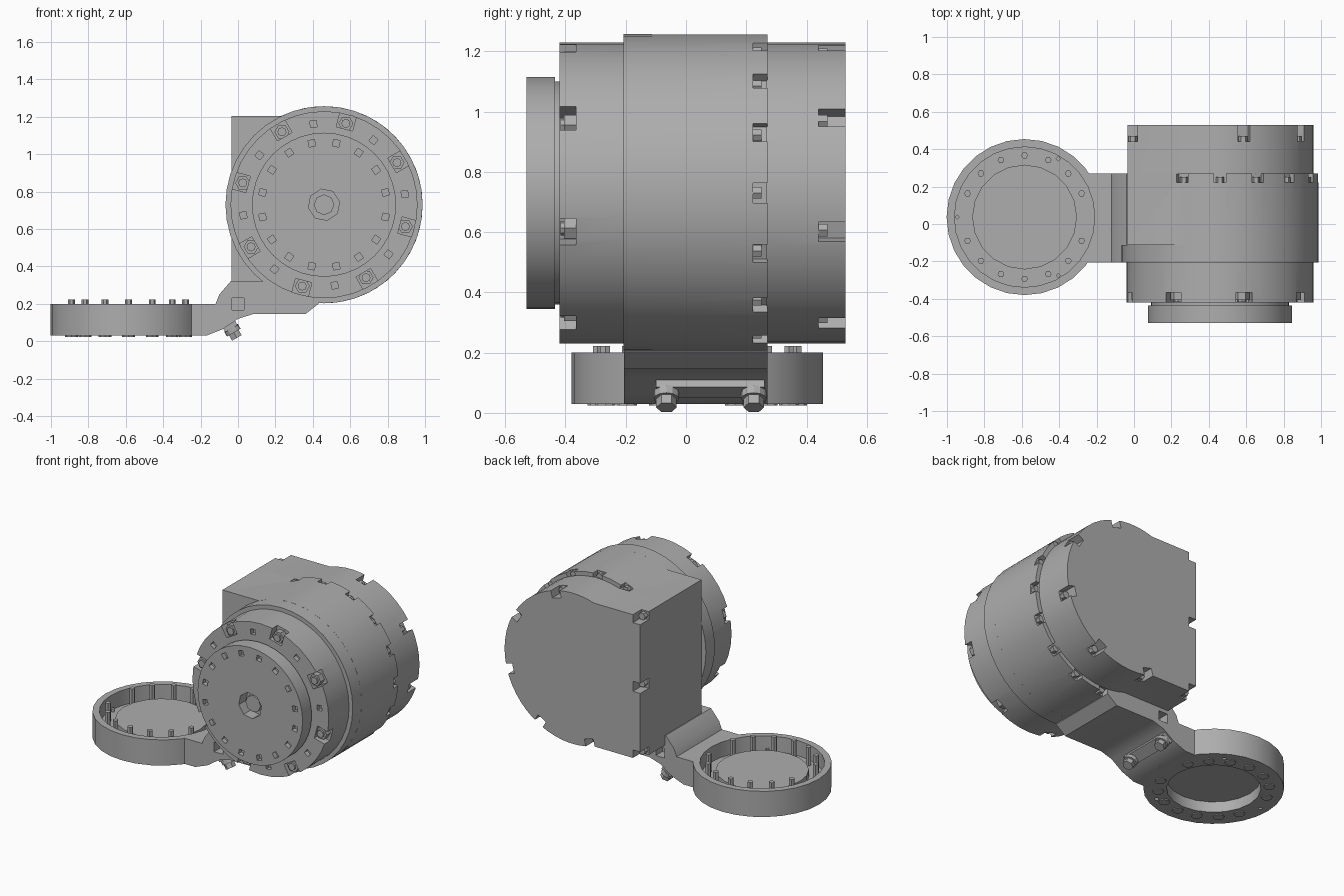
import bpy, bmesh
from math import sin, cos, pi, asin, radians
from mathutils import Matrix, Vector

if "Cube" in bpy.data.objects:
    bpy.data.objects.remove(bpy.data.objects["Cube"])

grey = bpy.data.materials.new("machined grey")
grey.use_nodes = True
grey.diffuse_color = (0.42, 0.42, 0.42, 1)
grey.node_tree.nodes["Principled BSDF"].inputs["Base Color"].default_value = grey.diffuse_color

CX, CZ = 0.46, 0.73      # drive axis
RX, RY = -0.585, 0.037   # mounting ring centre
FLAT = -0.035            # flat side of the housing
HALF = 0.475             # half height of the flat side


def circle(cx, cy, r, n=40, turn=0.0):
    return [(cx + r * cos(turn + 2 * pi * i / n), cy + r * sin(turn + 2 * pi * i / n)) for i in range(n)]


def prism(bm, pts, axis, lo, hi):
    """Extrude a flat outline along y or z."""
    def place(p, h):
        return (p[0], h, p[1]) if axis == "y" else (p[0], p[1], h)
    rows = [[bm.verts.new(place(p, h)) for p in pts] for h in (lo, hi)]
    faces = [bm.faces.new(rows[0]), bm.faces.new(rows[1])]
    for i in range(len(pts)):
        j = (i + 1) % len(pts)
        faces.append(bm.faces.new((rows[0][i], rows[0][j], rows[1][j], rows[1][i])))
    bmesh.ops.recalc_face_normals(bm, faces=faces)


def make(name, bm, cutter=None):
    """Turn a bmesh into an object, optionally carving a second bmesh out of it."""
    mesh = bpy.data.meshes.new(name)
    bm.to_mesh(mesh)
    ob = bpy.data.objects.new(name, mesh)
    bpy.context.collection.objects.link(ob)
    if cutter:
        tool_mesh = bpy.data.meshes.new("cutter")
        cutter.to_mesh(tool_mesh)
        tool = bpy.data.objects.new("cutter", tool_mesh)
        tool.hide_render = True
        bpy.context.collection.objects.link(tool)
        mod = ob.modifiers.new("cut", "BOOLEAN")
        mod.operation, mod.solver, mod.object = "DIFFERENCE", "EXACT", tool
        graph = bpy.context.evaluated_depsgraph_get()
        result = bpy.data.meshes.new_from_object(ob.evaluated_get(graph))
        ob.modifiers.clear()
        ob.data = result
        bpy.data.objects.remove(tool)
    ob.data.materials.clear()
    ob.data.materials.append(grey)
    bpy.ops.object.select_all(action="DESELECT")
    ob.select_set(True)
    bpy.context.view_layer.objects.active = ob
    bpy.ops.object.shade_smooth_by_angle(angle=radians(28))
    return ob


def polar(deg, r):
    return CX + r * cos(radians(deg)), CZ + r * sin(radians(deg))


def pocket(bm, deg, r, size, lo, hi):
    """Square pocket turned to face outward."""
    prism(bm, circle(*polar(deg, r), size * 0.707, 4, radians(deg + 45)), "y", lo, hi)


def socket_screw(bm, x, z, r, lo, hi):
    """Hex head with a ring-shaped front and a sunken core."""
    prism(bm, circle(x, z, r, 6), "y", lo, hi)
    prism(bm, circle(x, z, r * 0.6, 8), "y", lo - 0.012, lo)


def d_outline(r):
    """Round on the right, squared off on the left."""
    a = pi - asin(HALF / r)
    arc = [(CX + r * cos(-a + 2 * a * i / 32), CZ + r * sin(-a + 2 * a * i / 32)) for i in range(33)]
    return arc + [(FLAT, CZ + HALF), (FLAT, CZ - HALF)]


# Output disc with central hex socket and a circle of small holes
disc, cut = bmesh.new(), bmesh.new()
prism(disc, circle(CX, CZ, 0.385), "y", -0.53, -0.435)
prism(cut, circle(CX, CZ, 0.085, 8, 0.2), "y", -0.6, -0.455)
for i in range(16):
    pocket(cut, 11.25 + 22.5 * i, 0.335, 0.035, -0.6, -0.5)
make("output_disc", disc, cut)
neck = bmesh.new()
prism(neck, circle(CX, CZ, 0.37), "y", -0.44, -0.4)
make("disc_spacer", neck)
core = bmesh.new()
prism(core, circle(CX, CZ, 0.055, 8), "y", -0.5, -0.45)
make("socket_core", core)

# Front flange with pocketed hex screws and small locating holes
flange, cut, screws = bmesh.new(), bmesh.new(), bmesh.new()
prism(flange, circle(CX, CZ, 0.5), "y", -0.42, -0.2)
for i in range(8):
    deg = 30 + 45 * i
    pocket(cut, deg, 0.465, 0.09, -0.5, -0.365)
    pocket(cut, deg + 22.5, 0.435, 0.035, -0.5, -0.39)
    socket_screw(screws, *polar(deg, 0.45), 0.04, -0.405, -0.36)
make("front_flange", flange, cut)
make("flange_screws", screws)

# Raised collar
collar = bmesh.new()
prism(collar, circle(CX, CZ, 0.527), "y", -0.207, -0.113)
make("collar", collar)

# Middle housing with screw pockets along its back edge
housing, cut, screws = bmesh.new(), bmesh.new(), bmesh.new()
prism(housing, d_outline(0.527), "y", -0.113, 0.27)
for i in range(-5, 6):
    pocket(cut, 22.5 * i, 0.525, 0.065, 0.222, 0.3)
    prism(screws, circle(*polar(22.5 * i, 0.502), 0.022, 6), "y", 0.21, 0.25)
make("middle_housing", housing, cut)
make("housing_screws", screws)

# Rear cover with open corner pockets
cover, cut, screws = bmesh.new(), bmesh.new(), bmesh.new()
prism(cover, d_outline(0.5), "y", 0.268, 0.53)
spots = [polar(30 + 45 * i, 0.485) for i in (-3, -2, -1, 0, 1)]
spots += [(FLAT + 0.02, CZ + dz) for dz in (-HALF + 0.02, 0, HALF - 0.02)]
for i, (x, z) in enumerate(spots):
    turn = radians(30 + 45 * (i - 3) + 45) if i < 5 else pi / 4
    prism(cut, circle(x, z, 0.047, 4, turn), "y", 0.44, 0.6)
    prism(screws, circle(x + (CX - x) * 0.02, z + (CZ - z) * 0.02, 0.024, 6), "y", 0.43, 0.47)
make("rear_cover", cover, cut)
make("cover_screws", screws)


# Hollow of the mounting ring: wide above the lip, narrow through it
def ring_hollow():
    bm = bmesh.new()
    prism(bm, circle(RX, RY, 0.375, 28), "z", 0.1, 0.5)
    prism(bm, circle(RX, RY, 0.28, 20), "z", -0.1, 0.15)
    return bm


# Mounting ring
ring, cut = bmesh.new(), ring_hollow()
prism(ring, circle(RX, RY, 0.417, 28), "z", 0.03, 0.2)
for deg in (60, 180, 300):
    x, y = RX + 0.36 * cos(radians(deg)), RY + 0.36 * sin(radians(deg))
    prism(cut, circle(x, y, 0.014, 4), "z", -0.1, 0.12)
make("mounting_ring", ring, cut)

# Ring screws standing up through the lip
screws = bmesh.new()
for i in range(16):
    if i % 8:
        x, y = RX + 0.33 * cos(pi * i / 8), RY + 0.33 * sin(pi * i / 8)
        prism(screws, circle(x, y, 0.018, 6), "z", 0.05, 0.222)
        prism(screws, circle(x, y, 0.034, 8), "z", 0.024, 0.05)
make("ring_screws", screws)

# Cranked bracket joining the ring to the housing
bracket, cut = bmesh.new(), ring_hollow()
side = [(-0.28, 0.03), (-0.17, 0.03), (-0.08, 0.065), (0, 0.12), (0.08, 0.145),
        (0.36, 0.145), (0.43, 0.2), (0.43, 0.3), (0.2, 0.32), (-0.04, 0.32),
        (-0.1, 0.25), (-0.12, 0.2), (-0.28, 0.2)]
prism(bracket, side, "y", -0.205, 0.27)
for lo, hi in ((-0.3, -0.14), (0.2, 0.4)):
    prism(cut, circle(0, 0.2, 0.045, 4, pi / 4), "y", lo, hi)
make("bracket", bracket, cut)

# Clamp bar and its two bolts on the slanted underside
tilt = Matrix.Rotation(radians(-30), 4, "Y")
base = Vector((-0.045, 0.08, 0.085))
bar = bmesh.new()
bmesh.ops.create_cube(bar, size=1, matrix=Matrix.Translation(base) @ tilt @ Matrix.Diagonal((0.075, 0.36, 0.04, 1)))
make("clamp_bar", bar)
bolts = bmesh.new()
for y in (-0.065, 0.225):
    for r, depth, drop, sides in ((0.042, 0.03, 0.03, 12), (0.034, 0.045, 0.055, 6)):
        spot = Matrix.Translation((base.x, y, base.z)) @ tilt @ Matrix.Translation((0, 0, -drop))
        bmesh.ops.create_cone(bolts, cap_ends=True, segments=sides, radius1=r, radius2=r, depth=depth, matrix=spot)
make("clamp_bolts", bolts)
